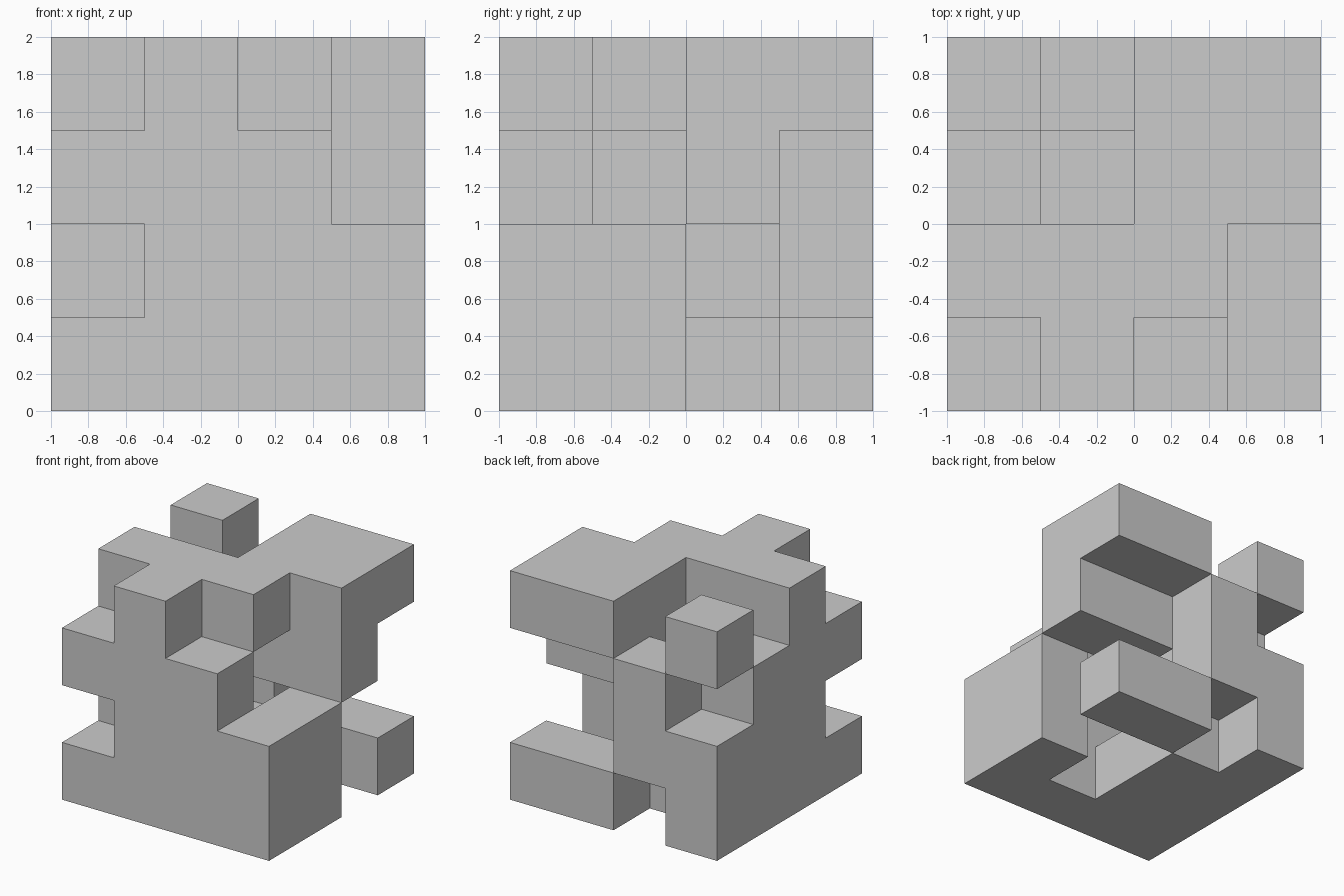
import bpy, bmesh, math
from mathutils import Vector

if "Cube" in bpy.data.objects:
    bpy.data.objects.remove(bpy.data.objects["Cube"])

CELL = 0.5
# Layers from bottom to top; each has rows front to back, columns left to right
LAYERS = [
    ("####", "##.#", "##..", "#.##"),
    (".###", "#..#", "#...", "##.."),
    ("###.", "#...", "#.##", ".#.."),
    (".#..", "###.", "..##", "#.##"),
]
solid = {(i, j, k)
         for k, layer in enumerate(LAYERS)
         for j, row in enumerate(layer)
         for i, c in enumerate(row) if c == "#"}


def add_side(bm, cell, axis, sign):
    """One outward-facing square on the given side of a cell."""
    n = Vector((0, 0, 0))
    n[axis] = sign
    u = Vector((0, 0, 0))
    u[(axis + 1) % 3] = 1
    v = n.cross(u)
    centre = Vector(cell) + Vector((0.5, 0.5, 0.5)) + n * 0.5
    corners = [centre + (u * a + v * b) * 0.5
               for a, b in ((-1, -1), (1, -1), (1, 1), (-1, 1))]
    bm.faces.new([bm.verts.new(p * CELL - Vector((1, 1, 0))) for p in corners])


# Outer skin of the carved block: only sides that touch empty space
bm = bmesh.new()
for cell in sorted(solid):
    for axis in range(3):
        for sign in (-1, 1):
            near = list(cell)
            near[axis] += sign
            if tuple(near) not in solid:
                add_side(bm, cell, axis, sign)

# Weld the squares and merge coplanar ones into large flat faces
bmesh.ops.remove_doubles(bm, verts=bm.verts, dist=0.001)
bmesh.ops.dissolve_limit(bm, angle_limit=math.radians(1),
                         verts=bm.verts, edges=bm.edges)

mesh = bpy.data.meshes.new("notched_block")
bm.to_mesh(mesh)
bm.free()
bpy.context.collection.objects.link(bpy.data.objects.new("notched_block", mesh))
